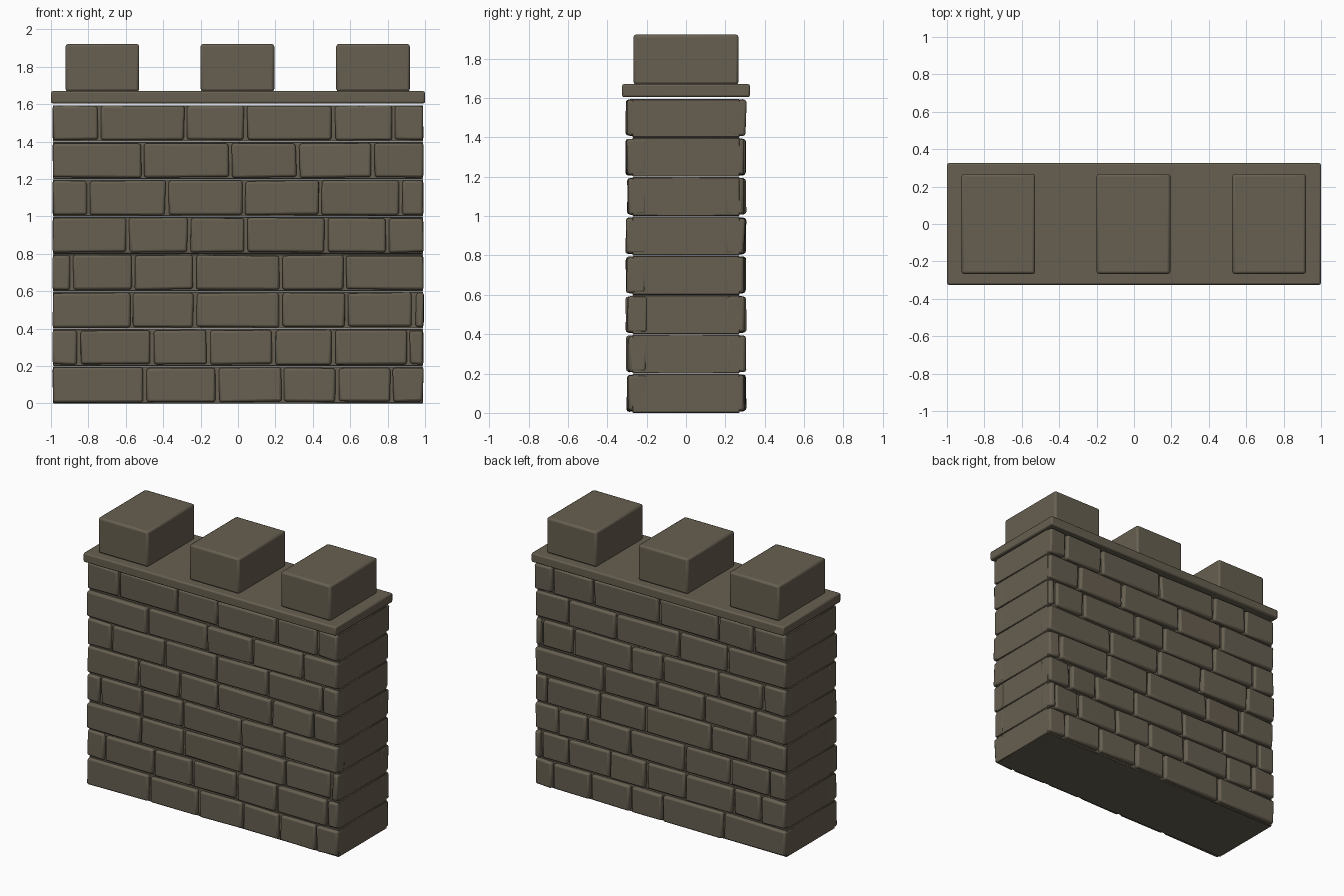
import bpy
import bmesh
import random
from mathutils import Vector

random.seed(4)
scene = bpy.context.scene
old = bpy.data.objects.get("Cube")
if old:
    bpy.data.objects.remove(old, do_unlink=True)

# One weathered stone colour
stone = bpy.data.materials.new("grey_brown_stone")
stone.use_nodes = True
colour = (0.135, 0.115, 0.082, 1)
stone.diffuse_color = colour
stone.node_tree.nodes["Principled BSDF"].inputs["Base Color"].default_value = colour
stone.node_tree.nodes["Principled BSDF"].inputs["Roughness"].default_value = 0.9


def add_box(bm, low, high, jitter=(0, 0, 0)):
    """Add a box between two corners, with each corner shifted a little."""
    low, high = Vector(low), Vector(high)
    for v in bmesh.ops.create_cube(bm, size=1)["verts"]:
        for i in range(3):
            v.co[i] = low[i] + (high[i] - low[i]) * (v.co[i] + 0.5)
            v.co[i] += random.uniform(-jitter[i], jitter[i])


def finish(name, bm, bevel, segments=2):
    """Turn the bmesh into a bevelled, smooth-edged stone object."""
    bmesh.ops.recalc_face_normals(bm, faces=bm.faces)
    mesh = bpy.data.meshes.new(name)
    bm.to_mesh(mesh)
    bm.free()
    mesh.materials.append(stone)
    obj = bpy.data.objects.new(name, mesh)
    scene.collection.objects.link(obj)
    mod = obj.modifiers.new("worn_edges", "BEVEL")
    mod.width = bevel
    mod.segments = segments
    mod.limit_method = "ANGLE"
    bpy.ops.object.select_all(action="DESELECT")
    obj.select_set(True)
    bpy.context.view_layer.objects.active = obj
    bpy.ops.object.shade_smooth_by_angle()
    return obj


course = 0.2
end = 0.99
gap = 0.009

# Vertical joints of each course, bottom to top
front_joints = [
    [-.5, -.11, .24, .53, .82],
    [-.85, -.46, -.16, .19, .51, .91],
    [-.57, -.23, .23, .58, .94],
    [-.89, -.56, -.23, .23, .57],
    [-.59, -.26, .04, .47, .8],
    [-.8, -.38, .03, .44, .87],
    [-.51, -.04, .32, .72],
    [-.74, -.28, .04, .51, .83],
]
back_joints = [
    [-.5, -.02, .23, .55, .85],
    [-.8, -.58, -.2, .11, .4, .73, .94],
    [-.86, -.55, -.19, .24, .58, .81],
    [-.7, -.4, .12, .48, .9],
    [-.75, -.35, .03, .45],
    [-.81, -.46, -.02, .23, .69, .94],
    [-.53, -.15, .35, .73],
    [-.74, -.46, .01, .53, .85],
]

# Solid core, one slab per course
bm = bmesh.new()
for row in range(len(front_joints)):
    z = row * course
    add_box(bm, (-end, -0.272, z), (end, 0.272, z + course - 0.002 - 0.004 * (row == 7)))
finish("wall_core", bm, 0.004, 1)

# Facing bricks on the front and back
for name, side, joints in (("front_bricks", -1, front_joints),
                           ("back_bricks", 1, back_joints)):
    bm = bmesh.new()
    for row, cuts in enumerate(joints):
        edges = [-end - gap] + cuts + [end + gap]
        z = row * course
        for a, b in zip(edges, edges[1:]):
            inner = 0.2 * side
            outer = random.uniform(0.292, 0.304) * side
            add_box(bm, (a + gap, min(inner, outer), z + gap),
                    (b - gap, max(inner, outer), z + course - gap),
                    (0.004, 0.006, 0.004))
    # Keep the wall ends flush and the foot on the ground
    for v in bm.verts:
        v.co.x = max(-0.995, min(0.995, v.co.x))
        v.co.z = max(0.003, v.co.z)
    finish(name, bm, 0.013)

# Overhanging coping slab
bm = bmesh.new()
add_box(bm, (-1, -0.325, 1.604), (1, 0.325, 1.67))
finish("coping_slab", bm, 0.01)

# Three battlement blocks
for name, x in (("right", -0.725), ("middle", -0.003), ("left", 0.722)):
    bm = bmesh.new()
    add_box(bm, (x - 0.197, -0.267, 1.668), (x + 0.197, 0.267, 1.922))
    finish(name + "_battlement", bm, 0.014)
